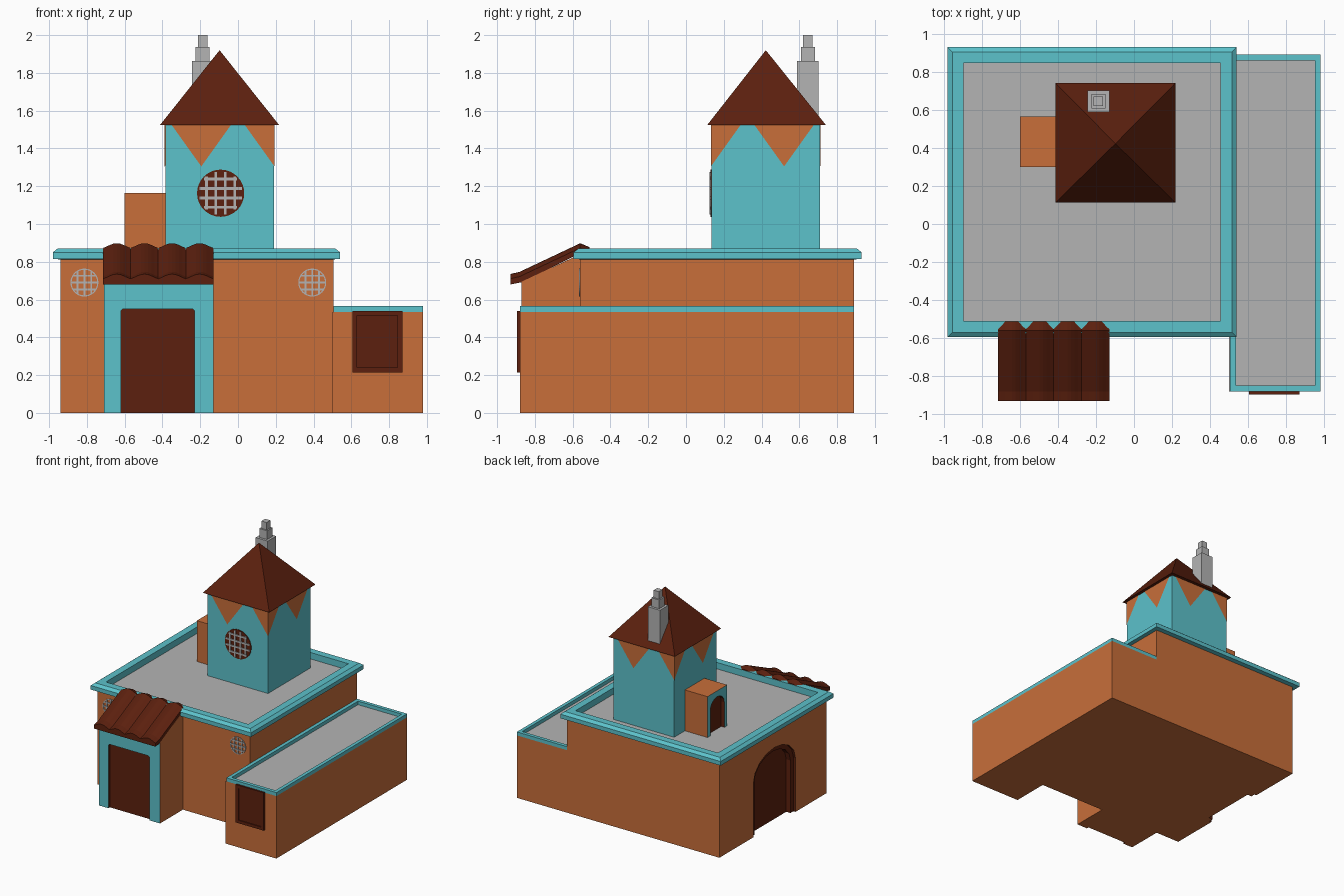
import bpy, bmesh, math
from mathutils import Vector

if "Cube" in bpy.data.objects:
    bpy.data.objects.remove(bpy.data.objects["Cube"])


def material(name, rgb):
    m = bpy.data.materials.new(name)
    m.diffuse_color = (*rgb, 1)
    m.use_nodes = True
    m.node_tree.nodes["Principled BSDF"].inputs["Base Color"].default_value = m.diffuse_color
    return m


ORANGE = material("terracotta orange", (0.578, 0.156, 0.042))
CYAN = material("turquoise", (0.107, 0.539, 0.597))
BROWN = material("dark brown", (0.107, 0.0144, 0.0044))
GREY = material("light grey", (0.456, 0.456, 0.456))


def build(name, verts, faces, mats, rule=None, closed=True):
    bm = bmesh.new()
    vs = [bm.verts.new(v) for v in verts]
    for f in faces:
        bm.faces.new([vs[i] for i in f])
    if closed:
        bmesh.ops.recalc_face_normals(bm, faces=bm.faces)
    bm.normal_update()
    if rule:
        for f in bm.faces:
            f.material_index = rule(f)
    me = bpy.data.meshes.new(name)
    bm.to_mesh(me)
    bm.free()
    for m in mats:
        me.materials.append(m)
    ob = bpy.data.objects.new(name, me)
    bpy.context.collection.objects.link(ob)
    return ob


def prism(name, pts, axis, a, b, mats, rule=None):
    """Extrude a 2D outline along an axis from a to b."""
    place = {"x": lambda u, v, w: (w, u, v),
             "y": lambda u, v, w: (u, w, v),
             "z": lambda u, v, w: (u, v, w)}[axis]
    n = len(pts)
    verts = [place(u, v, w) for w in (a, b) for u, v in pts]
    faces = [list(range(n)), list(range(n, 2 * n))]
    faces += [(i, (i + 1) % n, n + (i + 1) % n, n + i) for i in range(n)]
    return build(name, verts, faces, mats, rule)


def rect(x0, x1, y0, y1):
    return [(x0, y0), (x1, y0), (x1, y1), (x0, y1)]


def box(name, x0, x1, y0, y1, z0, z1, mats, rule=None):
    return prism(name, rect(x0, x1, y0, y1), "z", z0, z1, mats, rule)


def rim(name, x0, x1, y0, y1, profile, mat):
    """Sweep an (inset, z) profile around a rectangle."""
    verts = [(x, y, z) for d, z in profile
             for x, y in rect(x0 + d, x1 - d, y0 + d, y1 - d)]
    p = len(profile)
    faces = [(4 * j + i, 4 * j + (i + 1) % 4,
              4 * ((j + 1) % p) + (i + 1) % 4, 4 * ((j + 1) % p) + i)
             for j in range(p) for i in range(4)]
    return build(name, verts, faces, [mat])


def arch(c, half, spring, top, z0):
    pts = [(c - half, z0), (c + half, z0)]
    return pts + [(c + half * math.cos(t * math.pi / 8),
                   spring + (top - spring) * math.sin(t * math.pi / 8)) for t in range(9)]


def carve(target, pts, axis, a, b):
    """Cut a recess whose walls take material slot 1 (brown)."""
    cutter = prism("cutter", pts, axis, a, b, [ORANGE, BROWN], lambda f: 1)
    mod = target.modifiers.new("recess", "BOOLEAN")
    mod.operation, mod.solver, mod.object = "DIFFERENCE", "EXACT", cutter
    bpy.context.view_layer.objects.active = target
    bpy.ops.object.modifier_apply(modifier=mod.name)
    bpy.data.objects.remove(cutter)


def roof_top(f):
    return 2 if f.normal.z > 0.9 else 0


# Main hall with grey flat roof, arched side doorway and rim
hall = box("main_hall", -0.94, 0.505, -0.56, 0.89, 0, 0.815, [ORANGE, BROWN, GREY], roof_top)
carve(hall, arch(0.145, 0.285, 0.46, 0.66, -0.05), "x", -1.0, -0.92)
carve(hall, arch(0.145, 0.245, 0.45, 0.62, -0.05), "x", -1.0, -0.88)
rim("main_roof_rim", -0.98, 0.54, -0.595, 0.93,
    [(0, 0.815), (0, 0.85), (0.025, 0.87), (0.085, 0.87), (0.085, 0.81)], CYAN)

# Side wing with rim and framed window
box("side_wing", 0.50, 0.98, -0.88, 0.89, 0, 0.535, [ORANGE, BROWN, GREY], roof_top)
rim("wing_roof_rim", 0.505, 0.98, -0.88, 0.89,
    [(0, 0.535), (0, 0.565), (0.03, 0.565), (0.03, 0.53)], CYAN)
box("wing_window_panel", 0.61, 0.865, -0.887, -0.875, 0.22, 0.535, [BROWN])
for n, (x0, x1, z0, z1) in enumerate([(0.605, 0.63, 0.215, 0.54), (0.845, 0.87, 0.215, 0.54),
                                      (0.63, 0.845, 0.215, 0.24), (0.63, 0.845, 0.515, 0.54)]):
    box(f"wing_window_frame_{n}", x0, x1, -0.895, -0.875, z0, z1, [BROWN])

# Entrance porch: turquoise front, orange sides, recessed door
porch = prism("porch", [(-0.87, 0), (-0.55, 0), (-0.55, 0.845), (-0.87, 0.695)], "x",
              -0.71, -0.13, [ORANGE, BROWN, CYAN], lambda f: 2 if f.normal.y < -0.9 else 0)
carve(porch, [(-0.62, -0.05), (-0.23, -0.05), (-0.23, 0.54), (-0.24, 0.55),
              (-0.61, 0.55), (-0.62, 0.54)], "y", -0.95, -0.85)

# Wavy tiled porch roof: four tile columns
TOP = [(-0.93, 0.735), (-0.88, 0.747), (-0.56, 0.898), (-0.512, 0.878)]
LOW = [(-0.512, 0.835), (-0.56, 0.845), (-0.87, 0.692), (-0.93, 0.68)]
COLS = 32
verts = []
for i in range(COLS + 1):
    x = -0.715 + 0.585 * i / COLS
    dip = 0.025 * (1 - abs(math.sin(math.pi * 4 * i / COLS)) ** 1.3)
    verts += [(x, y, z - dip) for y, z in TOP] + [(x, y, z) for y, z in LOW]
faces = [(8 * i + j, 8 * i + (j + 1) % 8, 8 * i + 8 + (j + 1) % 8, 8 * i + 8 + j)
         for i in range(COLS) for j in range(8)]
faces += [list(range(8)), list(range(8 * COLS, 8 * COLS + 8))]
build("porch_tile_roof", verts, faces, [BROWN])

# Tower, pyramid roof and roof hut
box("tower", -0.385, 0.19, 0.135, 0.71, 0.80, 1.53, [CYAN])
cx, cy = -0.0975, 0.4225
build("tower_roof", [(x, y, 1.525) for x, y in rect(-0.412, 0.217, 0.113, 0.74)] + [(cx, cy, 1.92)],
      [(0, 1, 2, 3), (0, 1, 4), (1, 2, 4), (2, 3, 4), (3, 0, 4)], [BROWN])
hut = box("roof_hut", -0.60, -0.38, 0.30, 0.565, 0.80, 1.165, [ORANGE, BROWN, CYAN],
          lambda f: 2 if f.normal.x < -0.9 else 0)
carve(hut, arch(0.4325, 0.095, 1.03, 1.115, 0.79), "x", -0.65, -0.57)

# Painted zigzag: six triangles spaced evenly around the tower
SIDE, H = 0.575, 0.2875 + 0.003
CORNERS = [Vector((cx + a * H, cy + b * H, 0)) for a, b in ((-1, -1), (1, -1), (1, 1), (-1, 1))]


def around(face, s, z):
    p = CORNERS[face].lerp(CORNERS[(face + 1) % 4], s / SIDE)
    return (p.x, p.y, z)


verts, faces = [], []
for k in range(6):
    s = SIDE / 3 + k * SIDE * 2 / 3
    for side in (-1, 1):
        face = int((s + side * 0.01) // SIDE)
        u = s - face * SIDE
        tri = [(u, 1.305), (u + side * 0.158, 1.528), (u, 1.528)]
        faces.append([len(verts) + i for i in range(3)][::side])
        verts += [around(face % 4, a, z) for a, z in tri]
build("tower_zigzag", verts, faces, [ORANGE], closed=False)


# Round lattice windows
def lattice(name, x, y, z, r, offsets, w):
    for o in offsets:
        h = math.sqrt(r * r - o * o)
        box(name + "_upright", x + o - w, x + o + w, y - 0.006, y + 0.002, z - h, z + h, [GREY])
        box(name + "_crossbar", x - h, x + h, y - 0.007, y + 0.002, z + o - w, z + o + w, [GREY])


def circle(x, z, r, n=32):
    return [(x + r * math.cos(2 * math.pi * i / n), z + r * math.sin(2 * math.pi * i / n))
            for i in range(n)]


prism("tower_round_window", circle(-0.092, 1.163, 0.125), "y", 0.131, 0.14, [BROWN])
lattice("tower_window", -0.092, 0.131, 1.163, 0.115, (-0.075, -0.025, 0.025, 0.075), 0.007)
for n, x in enumerate((-0.813, 0.393)):
    outer, inner = circle(x, 0.69, 0.074), circle(x, 0.69, 0.068)
    verts = [(u, y, v) for y in (-0.566, -0.555) for ring in (outer, inner) for u, v in ring]
    faces = []
    for i in range(32):
        j = (i + 1) % 32
        for a, b in ((0, 32), (32, 96), (96, 64), (64, 0)):
            faces.append((a + i, a + j, b + j, b + i))
    build(f"wall_window_ring_{n}", verts, faces, [GREY])
    lattice(f"wall_window_{n}", x, -0.56, 0.69, 0.07, (-0.036, 0, 0.036), 0.005)

# Stepped grey chimney
for n, (h, z0, z1) in enumerate([(0.057, 1.55, 1.862), (0.037, 1.85, 1.937), (0.025, 1.93, 2.0)]):
    box(f"chimney_step_{n}", -0.187 - h, -0.187 + h, 0.645 - h, 0.645 + h, z0, z1, [GREY])
